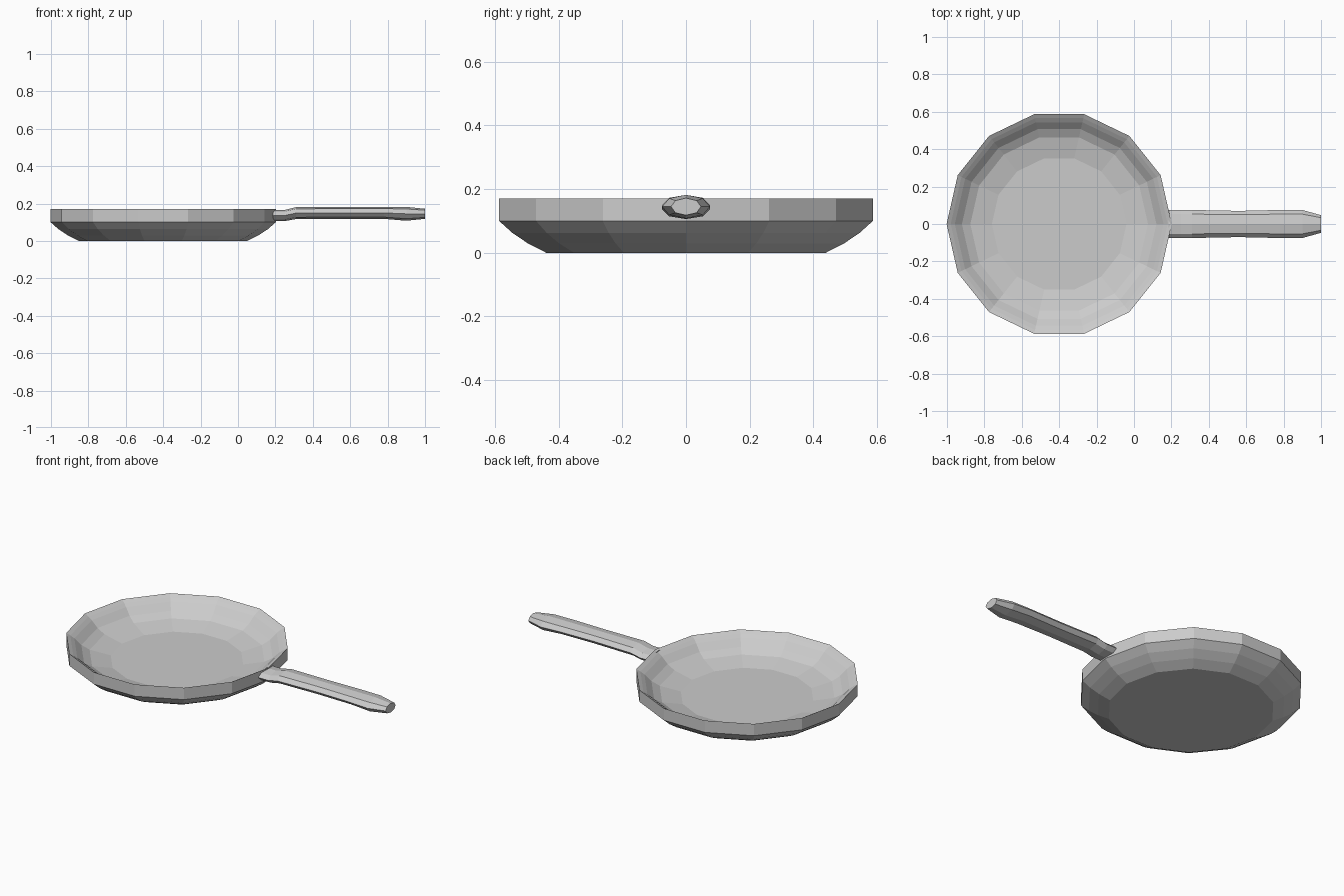
import bpy, bmesh
from math import cos, sin, pi

if "Cube" in bpy.data.objects:
    bpy.data.objects.remove(bpy.data.objects["Cube"])


def loft(name, rings, caps=True):
    """Skin a list of equal-length closed rings of points."""
    bm = bmesh.new()
    rows = [[bm.verts.new(p) for p in ring] for ring in rings]
    n = len(rows[0])
    for a, b in zip(rows, rows[1:]):
        for i in range(n):
            j = (i + 1) % n
            bm.faces.new((a[i], a[j], b[j], b[i]))
    if caps:
        bm.faces.new(rows[0])
        bm.faces.new(rows[-1])
    bmesh.ops.recalc_face_normals(bm, faces=bm.faces)
    me = bpy.data.meshes.new(name)
    bm.to_mesh(me)
    bm.free()
    ob = bpy.data.objects.new(name, me)
    bpy.context.collection.objects.link(ob)
    return ob


# Pan body: 14-sided dish, profile runs outside bottom -> rim -> inside floor
profile = [(0.45, 0), (0.51, 0.03), (0.56, 0.063), (0.602, 0.10), (0.602, 0.17),
           (0.58, 0.157), (0.558, 0.141), (0.52, 0.105), (0.475, 0.08), (0.36, 0.055)]
pan = loft("pan_body", [[(-0.4 + r * cos(2 * pi * k / 14), r * sin(2 * pi * k / 14), z)
                         for k in range(14)] for r, z in profile])

# Handle: 8-sided tube, sections are (x, half width, centre z, half height)
sections = [(0.185, 0.075, 0.136, 0.030), (0.25, 0.075, 0.136, 0.030),
            (0.31, 0.075, 0.149, 0.032), (0.56, 0.070, 0.150, 0.032),
            (0.78, 0.075, 0.150, 0.032), (0.90, 0.075, 0.145, 0.037),
            (1.00, 0.047, 0.145, 0.027)]
handle = loft("handle", [[(x, w * cos(k * pi / 4), z + h * sin(k * pi / 4))
                          for k in range(8)] for x, w, z, h in sections])
